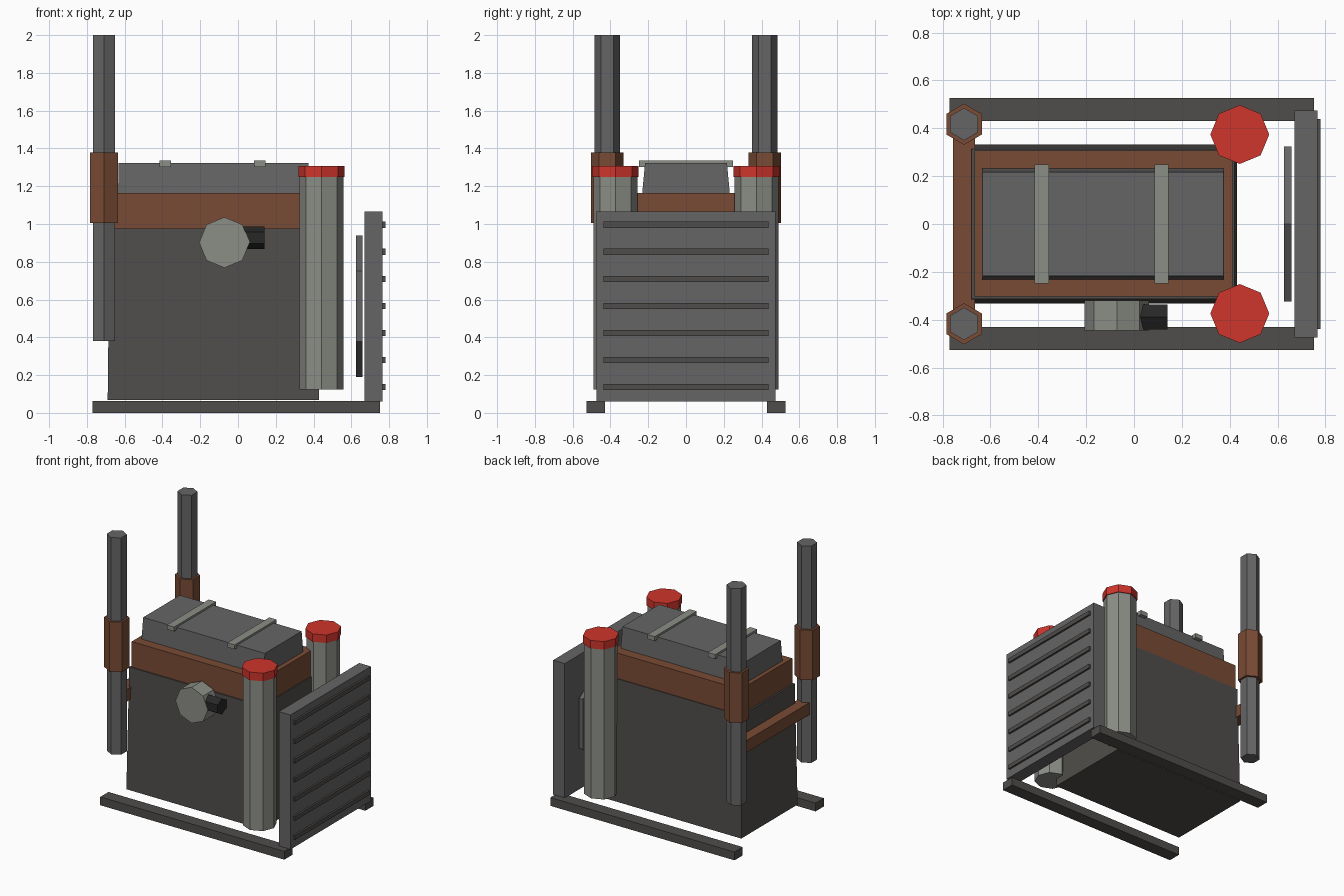
import bpy, bmesh
from math import pi
from mathutils import Matrix, Vector

if "Cube" in bpy.data.objects:
    bpy.data.objects.remove(bpy.data.objects["Cube"])


def material(name, rgb):
    m = bpy.data.materials.new(name)
    m.diffuse_color = (*rgb, 1)
    m.use_nodes = True
    m.node_tree.nodes["Principled BSDF"].inputs["Base Color"].default_value = m.diffuse_color
    return m


RUST = material("rust", (0.19, 0.07, 0.035))
RED = material("red", (0.62, 0.035, 0.025))
BLACK = material("black", (0.02, 0.02, 0.02))
DARK = material("dark_grey", (0.08, 0.075, 0.07))
STEEL = material("steel_grey", (0.13, 0.13, 0.13))
PALE = material("pale_grey", (0.26, 0.27, 0.24))


def finish(name, bm, mat):
    me = bpy.data.meshes.new(name)
    bm.to_mesh(me)
    bm.free()
    me.materials.append(mat)
    ob = bpy.data.objects.new(name, me)
    bpy.context.collection.objects.link(ob)
    return ob


def box(name, x, y, z, mat, taper=(0, 0)):
    """Box from (min, max) ranges; taper pulls the top in along x and y."""
    bm = bmesh.new()
    bmesh.ops.create_cube(bm, size=1)
    for v in bm.verts:
        top = v.co.z > 0
        co = []
        for s, r, t in ((v.co.x, x, taper[0]), (v.co.y, y, taper[1])):
            t = t if top else 0
            co.append(r[1] - t if s > 0 else r[0] + t)
        v.co = Vector((*co, z[1] if top else z[0]))
    return finish(name, bm, mat)


def prism(name, sides, radius, start, end, mat, turn=0.0):
    """Regular prism between two points, with the polygon turned about its axis."""
    a, b = Vector(start), Vector(end)
    d = b - a
    bm = bmesh.new()
    bmesh.ops.create_cone(bm, cap_ends=True, segments=sides, radius1=radius,
                          radius2=radius, depth=d.length)
    rot = Vector((0, 0, 1)).rotation_difference(d.normalized()).to_matrix().to_4x4()
    m = Matrix.Translation((a + b) / 2) @ rot @ Matrix.Rotation(turn, 4, 'Z')
    bm.transform(m)
    return finish(name, bm, mat)


# Engine block, head, valve cover and its straps
box("engine_block", (-0.69, 0.43), (-0.333, 0.333), (0.067, 0.975), DARK, (0.01, 0.02))
box("cylinder_head", (-0.667, 0.412), (-0.303, 0.307), (0.97, 1.165), RUST)
box("valve_cover", (-0.635, 0.377), (-0.232, 0.232), (1.16, 1.322), STEEL, (0.003, 0.015))
for i, x in enumerate((-0.385, 0.115)):
    box(f"cover_strap_{i}", (x - 0.03, x + 0.03), (-0.248, 0.248), (1.303, 1.336), PALE)

# Mirrored parts: rails, exhaust stacks and capped canisters
for side, s in (("front", -1), ("back", 1)):
    box(f"{side}_rail", (-0.77, 0.752), sorted((s * 0.43, s * 0.527)), (0, 0.062), DARK)
    px, py = -0.71, s * 0.417
    prism(f"{side}_exhaust_stack", 6, 0.068, (px, py, 0.38), (px, py, 2), STEEL)
    prism(f"{side}_stack_collar", 6, 0.086, (px, py, 1.005), (px, py, 1.378), RUST)
    cx, cy = 0.442, s * 0.374
    prism(f"{side}_canister", 8, 0.116, (cx, cy, 0.125), (cx, cy, 1.25), PALE)
    prism(f"{side}_canister_cap", 8, 0.123, (cx, cy, 1.248), (cx, cy, 1.308), RED)

# Manifold bar joining the stacks
box("manifold_bar", (-0.757, -0.665), (-0.42, 0.42), (0.74, 0.83), RUST)

# Round pump on the front face with a dark outlet
prism("pump_body", 8, 0.134, (-0.072, -0.32, 0.902), (-0.072, -0.445, 0.902), PALE)
prism("pump_outlet", 6, 0.06, (-0.03, -0.388, 0.928), (0.14, -0.388, 0.928), BLACK, pi / 2)

# Six-sided fan
prism("fan", 6, 0.374, (0.626, 0, 0.565), (0.658, 0, 0.565), STEEL, pi / 2)

# Radiator with slats
box("radiator", (0.67, 0.766), (-0.475, 0.475), (0.06, 1.065), STEEL)
for i in range(7):
    z = 0.138 + i * 0.143
    box(f"radiator_slat_{i}", (0.75, 0.78), (-0.438, 0.438), (z - 0.016, z + 0.016), DARK)
